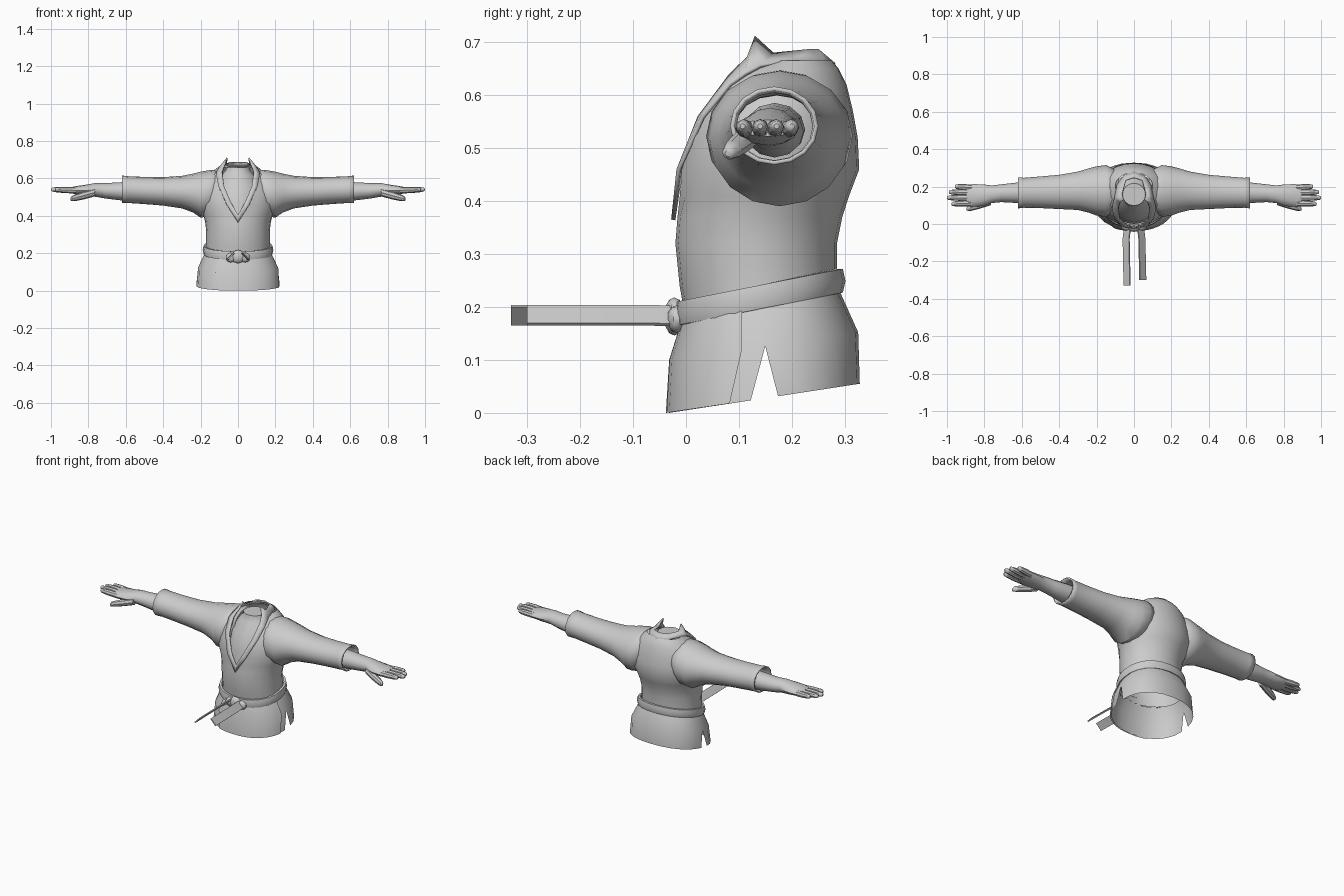
import bpy, bmesh
from math import sin, cos, pi, asin, radians
from mathutils import Vector

if "Cube" in bpy.data.objects:
    bpy.data.objects.remove(bpy.data.objects["Cube"])


def spow(v, p):
    return abs(v) ** p * (1 if v >= 0 else -1)


def oval(z, w, yf, yb, tilt=0.0, a0=0.0, a1=2 * pi, n=24, p=1.0):
    """Horizontal oval arc; angle 0 is the front, tilt lifts the back."""
    c, d, pts = (yf + yb) / 2, (yb - yf) / 2, []
    for i in range(n + 1):
        t = a0 + (a1 - a0) * i / n
        y = c - d * spow(cos(t), p)
        pts.append((w * spow(sin(t), p), y, z + tilt * (y - yf) / (yb - yf)))
    return pts


def limb_ring(x, y0, y1, z0, z1, n=16):
    """Oval across the x axis, for arms."""
    return [(x, (y0 + y1) / 2 + (y1 - y0) / 2 * cos(2 * pi * i / n),
             (z0 + z1) / 2 + (z1 - z0) / 2 * sin(2 * pi * i / n)) for i in range(n + 1)]


def loft(name, strips, cap_start=False, cap_end=False, thick=0.0, mirror=False, smooth=40):
    """Skin one or more lists of rings into a single object."""
    bm = bmesh.new()
    for rings in strips:
        rows = [[bm.verts.new(p) for p in r] for r in rings]
        for a, b in zip(rows, rows[1:]):
            for i in range(len(a) - 1):
                bm.faces.new((a[i], a[i + 1], b[i + 1], b[i]))
        if cap_start:
            bm.faces.new(rows[0][:-1])
        if cap_end:
            bm.faces.new(rows[-1][:-1])
    bmesh.ops.remove_doubles(bm, verts=bm.verts, dist=0.0004)
    bmesh.ops.recalc_face_normals(bm, faces=bm.faces)
    me = bpy.data.meshes.new(name)
    bm.to_mesh(me)
    bm.free()
    ob = bpy.data.objects.new(name, me)
    bpy.context.collection.objects.link(ob)
    finish(ob, thick, mirror, smooth)
    return ob


def finish(ob, thick=0.0, mirror=False, smooth=40):
    bpy.ops.object.select_all(action='DESELECT')
    ob.select_set(True)
    bpy.context.view_layer.objects.active = ob
    bpy.ops.object.shade_smooth_by_angle(angle=radians(smooth))
    if thick:
        m = ob.modifiers.new("thickness", 'SOLIDIFY')
        m.thickness, m.offset = thick, -1
    if mirror:
        ob.modifiers.new("mirror", 'MIRROR').use_mirror_merge = False


# Jacket body: ovals that open at the front to leave the V neck
body = [(.17, .172, .0, .285, 0), (.24, .17, -.012, .285, 0), (.32, .17, -.02, .285, 0),
        (.37, .176, -.016, .295, 0), (.41, .188, -.013, .308, .025), (.46, .207, -.013, .327, .05),
        (.52, .205, .0, .324, .08), (.57, .19, .02, .315, .095), (.62, .16, .052, .303, .105),
        (.65, .12, .095, .288, .10), (.665, .10, .13, .275, .088)]
rings = []
for z, w, yf, yb, v in body:
    a = asin(v / w)
    rings.append(oval(z, w, yf, yb, a0=a, a1=2 * pi - a))
loft("jacket_body", [rings])

# Jacket skirt: front and back panels with a slit on each side
skirt = [(.17, .178, -.004, .29, .06, 0), (.10, .213, -.026, .325, .052, 0), (.0, .224, -.032, .328, .055, .11)]


def panel(mid, half, grow=0.0):
    return [oval(z, w + grow, yf - grow, yb + grow, t, mid - half + s, mid + half - s, 12, .88)
            for z, w, yf, yb, t, s in skirt]


loft("jacket_skirt", [panel(0, pi / 2), panel(pi, pi / 2)])
loft("skirt_overlap", [panel(.42, .95, .006)])

# Belt with slanted wrap
loft("belt", [[oval(z, .178 + g, -.012 - g, .29 + g, .062, p=.92)
               for z, g in ((.165, -.004), (.165, .006), (.187, .011), (.21, .006), (.21, -.006))]])

# Belt knot: a centre wrap and two side folds
def blob(name, loc, scale, mirror=False):
    bpy.ops.mesh.primitive_uv_sphere_add(segments=10, ring_count=6, radius=1)
    ob = bpy.context.object
    ob.name = name
    for v in ob.data.vertices:
        v.co = Vector([v.co[i] * scale[i] + loc[i] for i in range(3)])
    finish(ob, mirror=mirror)


blob("belt_knot", (0, -.022, .182), (.036, .02, .036))
blob("knot_fold", (.038, -.018, .177), (.029, .018, .026), True)

# Belt tails: slanted straps pointing forward
for side, tip in ((-1, -.33), (1, -.30)):
    strap = []
    for y, cx, cz in ((-.005, .034, .182), (-.08, .042, .184), (tip, .047 if side > 0 else .037, .184)):
        strap.append([(side * (cx + u), y, cz + h) for u, h in
                      ((-.019, .016), (-.014, .02), (.019, -.014), (.014, -.019), (-.019, .016))])
    loft("belt_tail", [strap], cap_start=True, cap_end=True, smooth=25)

# Collar: band along the V and round the neck, with raised points at the sides
outer = [(0, -.028, .365), (.06, -.018, .46), (.105, .028, .56), (.117, .08, .622),
         (.105, .14, .657), (.092, .21, .668), (.055, .262, .662), (0, .282, .66)]
inner = [(0, -.022, .405), (.036, -.012, .47), (.075, .022, .56), (.086, .08, .638),
         (.075, .115, .672), (.06, .13, .712), (.066, .165, .68), (.045, .235, .687), (0, .25, .687)]
outer.insert(4, (.113, .11, .642))
flip = lambda pts: pts[:-1] + [(-x, y, z) for x, y, z in reversed(pts)]
loft("collar", [[flip(outer), flip(inner)]], thick=.008, smooth=30)

# Chest and neck inside the collar
loft("chest_and_neck", [[oval(*r, n=16) for r in (
    (.34, .12, .0, .2), (.46, .13, .012, .25), (.56, .125, .042, .27),
    (.62, .088, .085, .25), (.642, .066, .095, .222), (.658, .062, .098, .218))]],
     cap_start=True, cap_end=True)

# Sleeves, open at the cuff
loft("sleeve", [[limb_ring(*r) for r in (
    (.08, .08, .28, .47, .648), (.15, .038, .315, .40, .645), (.2, .045, .308, .39, .636),
    (.24, .06, .298, .418, .626), (.3, .075, .28, .44, .614), (.4, .08, .263, .455, .607),
    (.5, .085, .254, .463, .608), (.59, .087, .247, .469, .612), (.62, .083, .25, .468, .616))]],
     thick=.008, mirror=True)

# Forearm and palm
loft("forearm_and_palm", [[limb_ring(*r, n=12) for r in (
    (.5, .11, .225, .485, .585), (.62, .112, .222, .482, .58), (.71, .117, .212, .493, .575),
    (.76, .112, .206, .502, .576), (.81, .096, .212, .505, .567), (.86, .092, .213, .513, .56),
    (.895, .098, .21, .522, .553))]], cap_start=True, cap_end=True, mirror=True)

# Fingers and thumb
def digit(name, start, end, r):
    a, b = Vector(start), Vector(end)
    rings = []
    for f, k in ((0, 1), (.45, 1), (.8, .85), (.95, .65), (1, .3)):
        q = a.lerp(b, f)
        rings.append(limb_ring(q.x, q.y - r * k, q.y + r * k, q.z - r * k, q.z + r * k, 8))
    loft(name, [rings], cap_start=True, cap_end=True, mirror=True)


for y0, y1, tip in ((.112, .107, .977), (.14, .14, 1.0), (.168, .171, .99), (.194, .2, .958)):
    digit("finger", (.865, y0, .536), (tip, y1, .541), .0165)
digit("thumb", (.765, .122, .525), (.895, .08, .49), .021)
